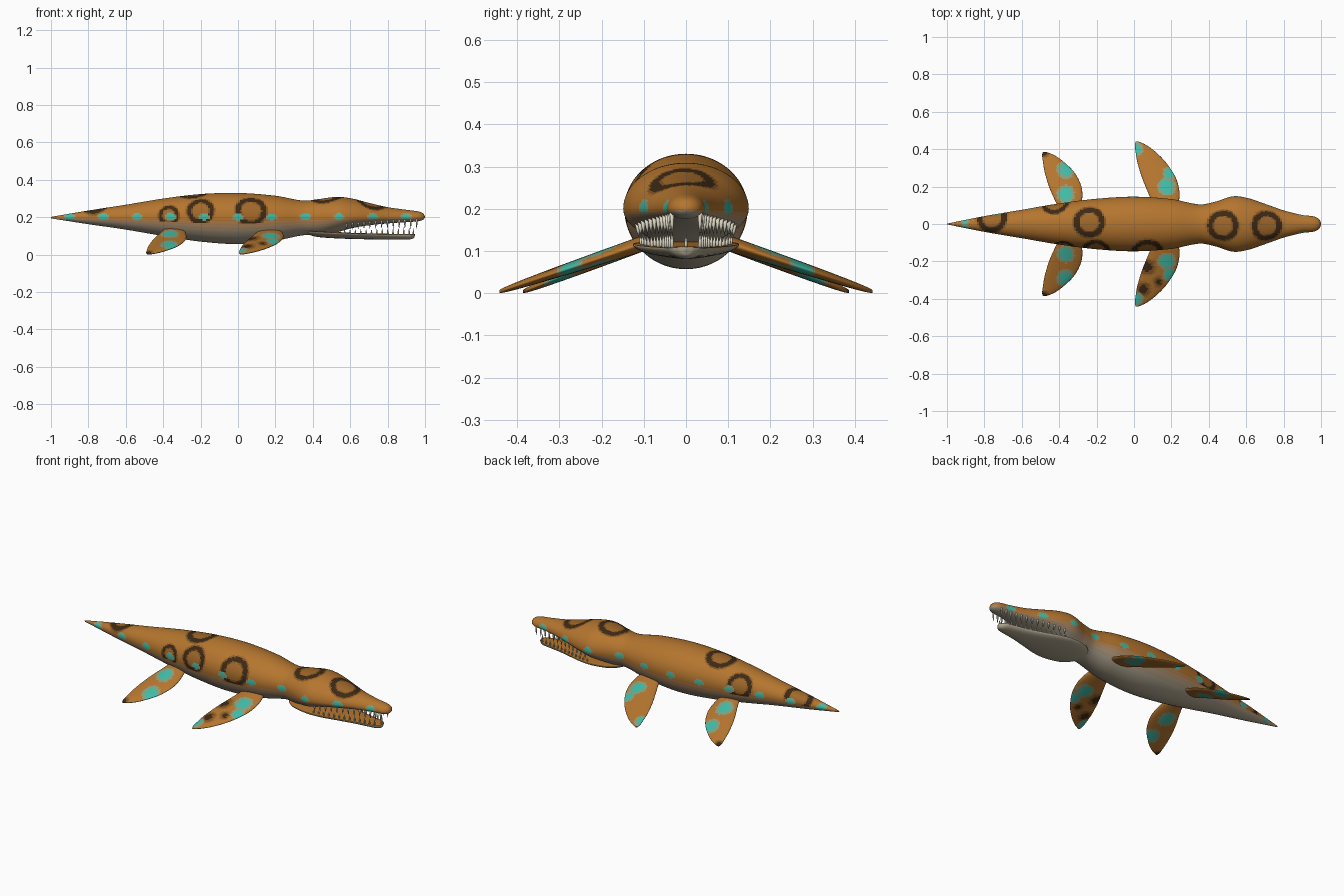
import bpy, bmesh
from math import sin, cos, pi, sqrt
from mathutils import Vector

if "Cube" in bpy.data.objects:
    bpy.data.objects.remove(bpy.data.objects["Cube"])


def material(name, rgb):
    m = bpy.data.materials.new(name)
    m.diffuse_color = (*rgb, 1)
    m.use_nodes = True
    m.node_tree.nodes["Principled BSDF"].inputs["Base Color"].default_value = m.diffuse_color
    return m


def mix(a, b, t):
    return tuple(p + (q - p) * t for p, q in zip(a, b))


ORANGE, PALE, DARK, TEAL = (0.46, 0.18, 0.028), (0.42, 0.37, 0.27), (0.025, 0.013, 0.006), (0.05, 0.5, 0.38)
MATS = [material("hide", ORANGE)]
MATS += [material("fade_%d" % i, mix(ORANGE, PALE, i / 4)) for i in range(1, 5)]    # 1-4
MATS += [material("ring_%d" % i, mix(ORANGE, DARK, t)) for i, t in enumerate((0.25, 0.55, 0.95))]   # 5-7
MATS += [material("teal_%d" % i, mix(ORANGE, TEAL, t)) for i, t in enumerate((0.5, 1.0))]      # 8-9
IVORY = material("ivory", (0.72, 0.68, 0.55))


def sample(table, x):
    """Smooth interpolation of rows (x, a, b, ...)."""
    n = len(table)
    i = 0
    while i < n - 2 and x > table[i + 1][0]:
        i += 1
    p, q = table[i], table[i + 1]
    o, r = table[max(i - 1, 0)], table[min(i + 2, n - 1)]
    h = q[0] - p[0]
    t = (x - p[0]) / h
    out = []
    for k in range(1, len(p)):
        m0 = (q[k] - o[k]) / (q[0] - o[0]) * h
        m1 = (r[k] - p[k]) / (r[0] - p[0]) * h
        out.append((2*t**3 - 3*t*t + 1) * p[k] + (t**3 - 2*t*t + t) * m0
                   + (3*t*t - 2*t**3) * q[k] + (t**3 - t*t) * m1)
    return out


def loft(name, rings, paint):
    bm = bmesh.new()
    vs = [[bm.verts.new(p) for p in ring] for ring in rings]
    n = len(vs[0])
    for a, b in zip(vs, vs[1:]):
        for j in range(n):
            bm.faces.new((a[j], a[(j + 1) % n], b[(j + 1) % n], b[j]))
    bm.faces.new(vs[0])
    bm.faces.new(vs[-1])
    bmesh.ops.recalc_face_normals(bm, faces=bm.faces)
    for f in bm.faces:
        f.smooth = True
        f.material_index = paint(f.calc_center_median(), f.normal)
    me = bpy.data.meshes.new(name)
    bm.to_mesh(me)
    bm.free()
    for m in MATS:
        me.materials.append(m)
    ob = bpy.data.objects.new(name, me)
    bpy.context.collection.objects.link(ob)
    return ob


# body: x, half width, top z, bottom z
BODY = [(-1, .002, .202, .194), (-.8, .042, .236, .163), (-.6, .076, .267, .134), (-.4, .110, .300, .100),
        (-.2, .135, .324, .070), (0, .146, .330, .057), (.2, .133, .315, .075), (.35, .105, .289, .104),
        (.43, .118, .297, .104), (.53, .148, .309, .120), (.61, .138, .300, .142), (.7, .108, .277, .157),
        (.8, .073, .254, .167), (.9, .048, .240, .174), (.96, .041, .232, .178), (.985, .030, .224, .184),
        (.996, .016, .213, .192), (1, .002, .201, .199)]
CZ = 0.2
# ring markings: centre and outer radius
RINGS = [((-.24, .01, .32), .088), ((.475, -.01, .305), .088), ((.71, -.01, .275), .086), ((-.76, .035, .235), .085),
         ((-.2, -.125, .235), .076), ((.07, -.135, .235), .088), ((-.37, -.112, .21), .058), ((-.42, .1, .23), .075)]


def paint_body(c, n):
    if abs(c.z - CZ) < 0.022:
        d = min(((c.x + .9 - .18 * k) / .028) ** 2 for k in range(11)) + ((c.z - .203) / .021) ** 2
        if d < 1:
            return 9 if d < 0.5 else 8
    low = (CZ - c.z) / max(CZ - sample(BODY, c.x)[2], .01)
    limit = .2 if c.x < .4 else .25
    for p, r in RINGS:
        q = (c - Vector(p)).length / r
        if q < 1.05 and low < limit:
            e = abs(q - .78)
            return 7 if e < .15 else 6 if e < .22 else 5
    for i, t in enumerate((.62, .46, .3, .14)):
        if low > t:
            return 4 - i
    return 0


rings = []
xs = [-1 + .01 * i for i in range(197)] + [.97, .98, .987, .993, .997, 1]
for x in xs:
    w, top, bot = sample(BODY, x)
    rings.append([(x, w * cos(a), CZ + (top - CZ if a < pi else CZ - bot) * sin(a))
                  for a in (2 * pi * j / 80 for j in range(80))])
loft("body", rings, paint_body)

# lower jaw: x, half width, rim z, depth
JAW = [(.36, .030, .125, .008), (.38, .070, .124, .018), (.43, .108, .121, .027), (.53, .126, .117, .030),
       (.61, .116, .113, .029), (.7, .090, .110, .028), (.8, .062, .108, .027), (.88, .046, .107, .026),
       (.92, .036, .107, .025), (.94, .018, .107, .018), (.946, .003, .106, .004)]
rings = []
for i in range(81):
    x = .36 + .586 * sin(pi / 2 * i / 80)
    w, rim, dep = sample(JAW, x)
    rings.append([(x, w * cos(a), rim + (.004 if a < pi else dep) * sin(a))
                  for a in (2 * pi * j / 40 for j in range(40))])
loft("lower_jaw", rings, lambda c, n: 0 if n.z > .3 else 4)


# teeth
def teeth(name, spots):
    bm = bmesh.new()
    for base, tip, r in spots:
        b, t = Vector(base), Vector(tip)
        rows = [[bm.verts.new(b.lerp(t, s) + Vector((r * k * cos(j * pi / 4), r * k * sin(j * pi / 4), 0)))
                 for j in range(8)] for s, k in ((0, 1), (.5, .75))]
        end = bm.verts.new(t)
        for j in range(8):
            k = (j + 1) % 8
            bm.faces.new((rows[0][j], rows[0][k], rows[1][k], rows[1][j]))
            bm.faces.new((rows[1][j], rows[1][k], end))
        bm.faces.new(rows[0])
    bmesh.ops.recalc_face_normals(bm, faces=bm.faces)
    for f in bm.faces:
        f.smooth = True
    me = bpy.data.meshes.new(name)
    bm.to_mesh(me)
    bm.free()
    me.materials.append(IVORY)
    bpy.context.collection.objects.link(bpy.data.objects.new(name, me))


upper, lower = [], []
for i in range(13):
    for s in (1, -1):
        x = .58 + .375 * i / 12
        w, top, bot = sample(BODY, x)
        z = CZ - (CZ - bot) * .6
        upper.append(((x, s * w * .8, z + .006), (x, s * w * .77, z - .03 - .022 * i / 12), .0055))
        x = .57 + .345 * i / 12
        w, rim, dep = sample(JAW, x)
        lower.append(((x, s * w * .85, rim - .004), (x, s * w * .88, rim + .022 + .018 * i / 12), .005))
lower.append(((.936, 0, .1), (.94, 0, .14), .005))
teeth("upper_teeth", upper)
teeth("lower_teeth", lower)

# flippers: y, trailing x, leading x
FRONT = [(.07, .115, .225), (.12, .095, .240), (.18, .070, .242), (.25, .042, .222), (.33, .018, .170),
         (.39, .008, .110), (.425, .005, .060), (.442, .010, .022)]
REAR = [(.06, -.395, -.290), (.11, -.415, -.280), (.16, -.438, -.276), (.21, -.458, -.284), (.28, -.478, -.322),
        (.34, -.488, -.385), (.37, -.491, -.430), (.386, -.487, -.470)]


def flipper(name, table, side, spots, drop):
    y0, y1 = table[0][0], table[-1][0]

    def paint(c, n):
        for x, y, r, kind in spots:
            d = sqrt((c.x - x) ** 2 + (c.y - y) ** 2) / r
            if d < 1:
                return (9 if d < .65 else 8) if kind == "teal" else (7 if d < .5 else 6 if d < .8 else 5)
        return 0
    rings = []
    for i in range(49):
        y = y0 + (y1 - y0) * sin(pi / 2 * i / 48)
        a, b = sample(table, y)
        z = .004 + (y1 - y) * drop
        th = .003 + .017 * sqrt(max(0, (y1 - y) / (y1 - y0)))
        rings.append([((a + b) / 2 + (b - a) / 2 * cos(t), side * y, z + th * sin(t))
                      for t in (2 * pi * j / 40 for j in range(40))])
    loft(name, rings, paint)


for side, tag in ((1, "left"), (-1, "right")):
    front = [(.175, side * .2, .05, "teal"), (.19, side * .27, .04, "teal"), (.01, side * .4, .04, "teal")]
    rear = [(-.365, side * .29, .05, "teal"), (-.365, side * .16, .05, "teal"), (-.48, side * .38, .03, "dark")]
    if side < 0:
        front += [(.07, -.23, .05, "dark"), (.05, -.35, .045, "dark"), (.13, -.31, .03, "dark")]
    flipper("front_flipper_" + tag, FRONT, side, front, .335)
    flipper("rear_flipper_" + tag, REAR, side, rear, .40)
